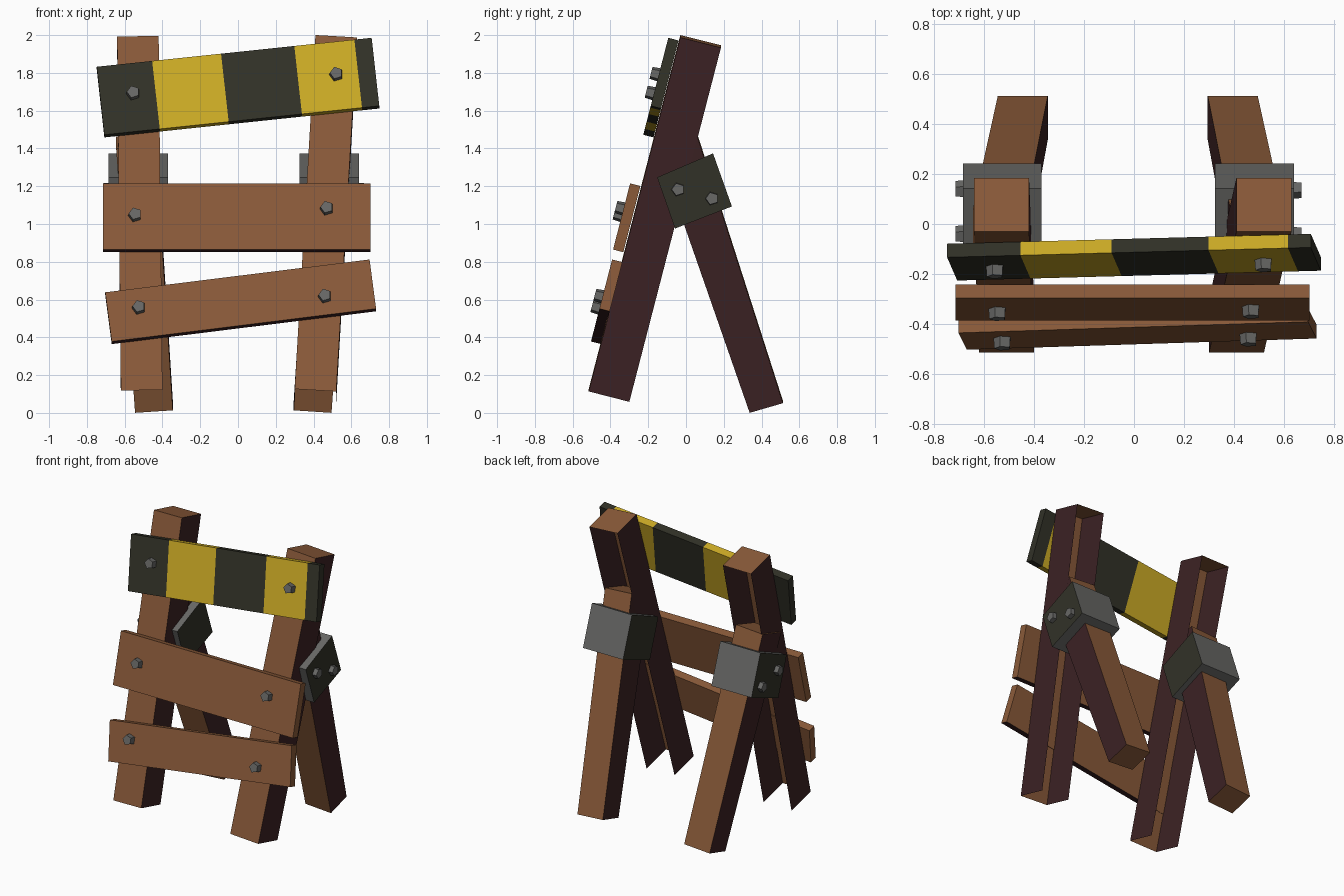
import bpy, bmesh, math
from mathutils import Vector, Matrix

if "Cube" in bpy.data.objects:
    bpy.data.objects.remove(bpy.data.objects["Cube"])


def srgb(h):
    out = []
    for i in (0, 2, 4):
        c = int(h[i:i + 2], 16) / 255
        out.append(c / 12.92 if c <= 0.04045 else ((c + 0.055) / 1.055) ** 2.4)
    return (*out, 1)


def mat(name, h):
    m = bpy.data.materials.new(name)
    m.diffuse_color = srgb(h)
    m.use_nodes = True
    m.node_tree.nodes["Principled BSDF"].inputs["Base Color"].default_value = m.diffuse_color
    return m


WOOD = mat("brown_wood", "8A5A39")
DARK = mat("dark_brown_wood", "3C2224")
YELLOW = mat("yellow_paint", "CCAB25")
BLACK = mat("charcoal", "313127")
GREY = mat("grey_metal", "686866")


def finish(name, bm, mats):
    me = bpy.data.meshes.new(name)
    bm.to_mesh(me)
    bm.free()
    for m in mats:
        me.materials.append(m)
    ob = bpy.data.objects.new(name, me)
    bpy.context.collection.objects.link(ob)
    return ob


# Box between two four-cornered ends: sides take the second material
def prism(name, low, high, mats, remove=()):
    bm = bmesh.new()
    a = [bm.verts.new(p) for p in low]
    b = [bm.verts.new(p) for p in high]
    faces = {"bottom": bm.faces.new(a[::-1]), "top": bm.faces.new(b)}
    for i, k in enumerate(("front", "right", "back", "left")):
        j = (i + 1) % 4
        faces[k] = bm.faces.new((a[i], a[j], b[j], b[i]))
    for k in ("left", "right"):
        faces[k].material_index = 1
    bmesh.ops.recalc_face_normals(bm, faces=bm.faces)
    if remove:
        bmesh.ops.delete(bm, geom=[faces[k] for k in remove], context='FACES_ONLY')
    return finish(name, bm, mats)


# Leg end: centre x, half width, front and back (y, z), sideways lean
def leg_end(x, w, f, b, lean):
    d = lean * w
    return [(x - w, f[0], f[1] + d), (x + w, f[0], f[1] - d),
            (x + w, b[0], b[1] - d), (x - w, b[0], b[1] + d)]


def front_leg(name, x0, x1):
    s = (x1 - x0) / 1.88
    prism(name, leg_end(x0, 0.11, (-0.515, 0.12), (-0.30, 0.065), s),
          leg_end(x1, 0.11, (-0.03, 1.994), (0.185, 1.94), s),
          [WOOD, DARK], remove=("back", "bottom"))


def back_leg(name, x0, x1):
    s = (x1 - x0) / 1.44
    prism(name, leg_end(x0, 0.10, (0.337, 0.007), (0.513, 0.058), s),
          leg_end(x1, 0.105, (-0.15, 1.405), (0.06, 1.47), s), [WOOD, DARK])


front_leg("front_leg_left", -0.51, -0.53)
front_leg("front_leg_right", 0.41, 0.52)
back_leg("back_leg_left", -0.445, -0.54)
back_leg("back_leg_right", 0.395, 0.49)

# Plane of the leaning front legs
T = math.atan2(0.485, 1.88)
U = Vector((0, math.sin(T), math.cos(T)))
N = Vector((0, -math.cos(T), math.sin(T)))
X = Vector((1, 0, 0))


def frame(x, y, z, o):
    m = Matrix((x, y, z)).transposed().to_4x4()
    m.translation = o
    return m


# Five-sided bolt head standing out along direction z
def bolt(name, pos, up, z, depth):
    bm = bmesh.new()
    bmesh.ops.create_cone(bm, cap_ends=True, segments=5, radius1=0.038,
                          radius2=0.034, depth=depth + 0.01)
    fit = frame(up, z.cross(up), z, Vector(pos) + z * (depth / 2 - 0.005))
    bmesh.ops.transform(bm, matrix=fit, verts=bm.verts)
    finish(name, bm, [GREY])


# Board lying on the front legs: cuts are stripe borders along its length
def board(name, centre, length, width, angle, mats, rule, cuts, bolts):
    c = Vector(centre)
    a = X * math.cos(angle) + U * math.sin(angle)
    b = U * math.cos(angle) - X * math.sin(angle)
    bm = bmesh.new()
    bmesh.ops.create_cube(bm, size=1)
    bmesh.ops.transform(bm, matrix=Matrix.Diagonal((length, width, 0.056, 1)), verts=bm.verts)
    for k in cuts:
        bmesh.ops.bisect_plane(bm, geom=bm.verts[:] + bm.edges[:] + bm.faces[:],
                               plane_co=(k, 0, 0), plane_no=(1, 0, 0))
    bm.normal_update()
    for f in bm.faces:
        f.material_index = rule(f)
    bmesh.ops.transform(bm, matrix=frame(a, b, N, c - N * 0.028), verts=bm.verts)
    finish(name, bm, mats)
    for i, (x, z) in enumerate(bolts):
        p = c + X * (x - c.x) + U * ((z - c.z) / U.z)
        bolt(f"{name}_bolt_{i + 1}", p, U, N, 0.042)


CUTS = (-0.437, -0.07, 0.32, 0.64)


def stripes(f):
    return sum(f.calc_center_median().x > k for k in CUTS) % 2


def underside(f):
    return 1 if f.normal.y < -0.5 else 0


board("top_striped_board", (0, -0.16, 1.729), 1.464, 0.374, math.radians(6.2),
      [BLACK, YELLOW], stripes, CUTS, [(-0.555, 1.69), (0.52, 1.79)])
board("middle_board", (-0.006, -0.341, 1.04), 1.415, 0.362, 0,
      [WOOD, DARK], underside, (), [(-0.545, 1.045), (0.47, 1.08)])
board("bottom_board", (0.014, -0.447, 0.595), 1.411, 0.271, math.radians(7.3),
      [WOOD, DARK], underside, (), [(-0.525, 0.555), (0.46, 0.615)])

# Metal brackets joining the legs, with bolts on the outer sides
for side, x0, x1, out in (("left", -0.685, -0.37, -1), ("right", 0.325, 0.64, 1)):
    low = [(x0, -0.058, 0.976), (x1, -0.058, 0.976), (x1, 0.243, 1.093), (x0, 0.243, 1.093)]
    high = [(x0, -0.153, 1.247), (x1, -0.153, 1.247), (x1, 0.143, 1.374), (x0, 0.143, 1.374)]
    prism(f"bracket_{side}", low, high, [GREY, BLACK])
    for i, (y, z) in enumerate(((-0.042, 1.183), (0.138, 1.135))):
        bolt(f"bracket_{side}_bolt_{i + 1}", (x0 if out < 0 else x1, y, z),
             Vector((0, 0, 1)), X * out, 0.03)
